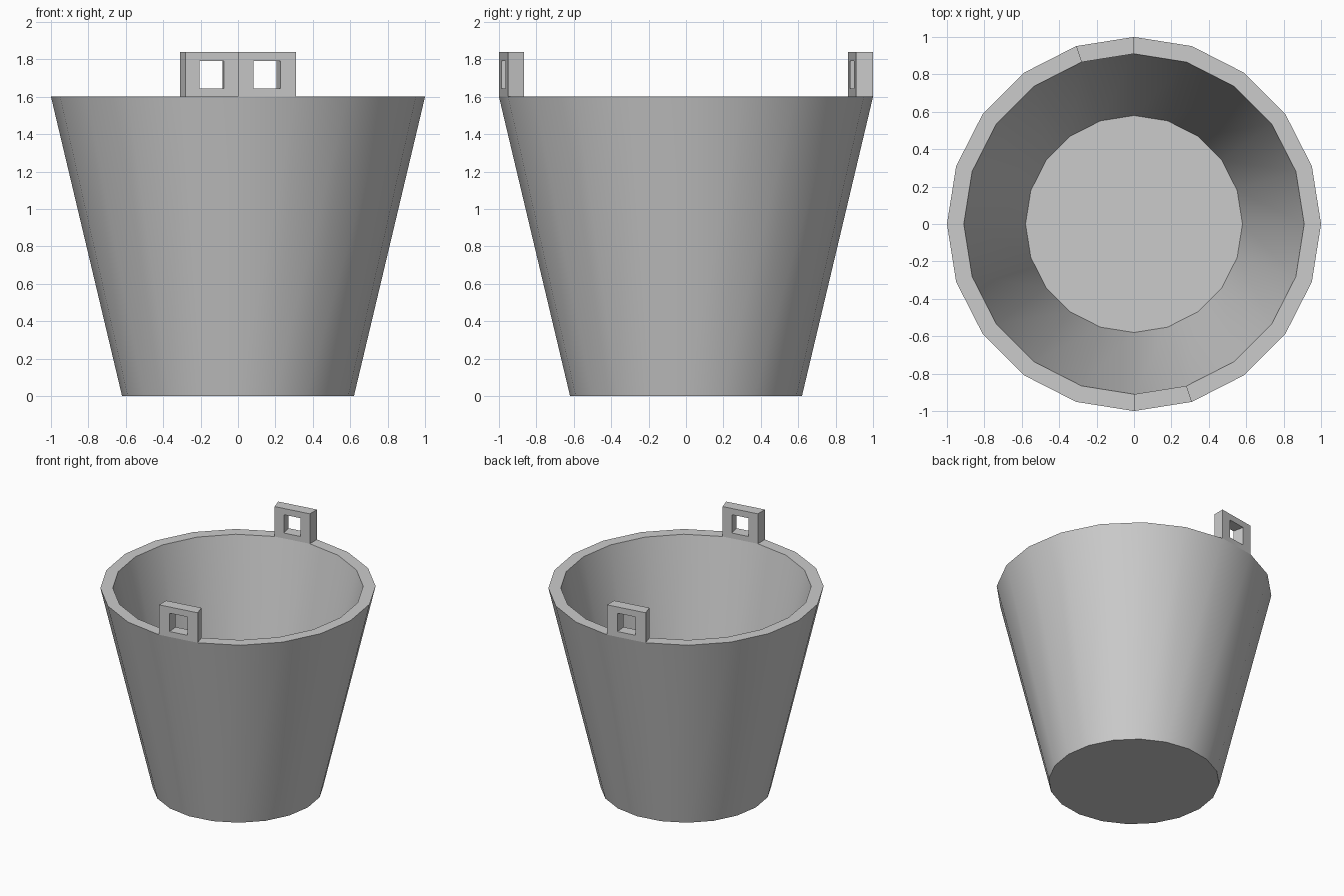
import bpy
from math import cos, sin, tau

if "Cube" in bpy.data.objects:
    bpy.data.objects.remove(bpy.data.objects["Cube"])

N = 20            # sides of the bucket
RIM, LUG_TOP = 1.6, 1.84
R_OUT, R_IN = 1.0, 0.91
LUG_SIDES = (15, 5)   # rim segments that carry a lug: front and back


def ring_point(r, i, z):
    return (r * cos(tau * i / N), r * sin(tau * i / N), z)


def make_object(name, verts, faces):
    mesh = bpy.data.meshes.new(name)
    mesh.from_pydata(verts, [], faces)
    mesh.update()
    obj = bpy.data.objects.new(name, mesh)
    bpy.context.collection.objects.link(obj)
    bpy.ops.object.select_all(action='DESELECT')
    obj.select_set(True)
    bpy.context.view_layer.objects.active = obj
    bpy.ops.object.shade_smooth_by_angle(angle=0.55)
    return obj


# Bucket shell: outer wall, rim, inner wall, closed by underside and floor
profile = [(0.62, 0.0), (R_OUT, RIM), (R_IN, RIM), (0.58, 0.1)]
verts = [ring_point(r, i, z) for r, z in profile for i in range(N)]
faces = [tuple(reversed(range(N))), tuple(range(3 * N, 4 * N))]
for k in range(3):
    for i in range(N):
        if k == 1 and i in LUG_SIDES:
            continue  # the lug rises from this rim segment
        j = (i + 1) % N
        faces.append((k * N + i, k * N + j, (k + 1) * N + j, (k + 1) * N + i))
make_object("bucket_shell", verts, faces)


# Handle lug: one rim segment raised, with a square hole through it
def make_lug(name, side, holes):
    h0, h1 = holes
    outline = [(0, RIM), (1, RIM), (1, LUG_TOP), (0, LUG_TOP),
               (h0, 1.643), (h1, 1.643), (h1, 1.79), (h0, 1.79)]
    verts = []
    for r in (R_OUT, R_IN):
        a, b = ring_point(r, side, 0), ring_point(r, side + 1, 0)
        verts += [(a[0] + (b[0] - a[0]) * t, a[1] + (b[1] - a[1]) * t, z)
                  for t, z in outline]
    faces = []
    for i in range(4):
        j = (i + 1) % 4
        faces.append((i, j, j + 4, i + 4))               # outer frame
        faces.append((i + 12, j + 12, j + 8, i + 8))     # inner frame
        faces.append((i + 4, j + 4, j + 12, i + 12))     # hole lining
        if i:
            faces.append((j, i, i + 8, j + 8))           # ends and top
    make_object(name, verts, faces)


for name, side in zip(("front_lug", "back_lug"), LUG_SIDES):
    make_lug(name, side, (0.27, 0.735))
